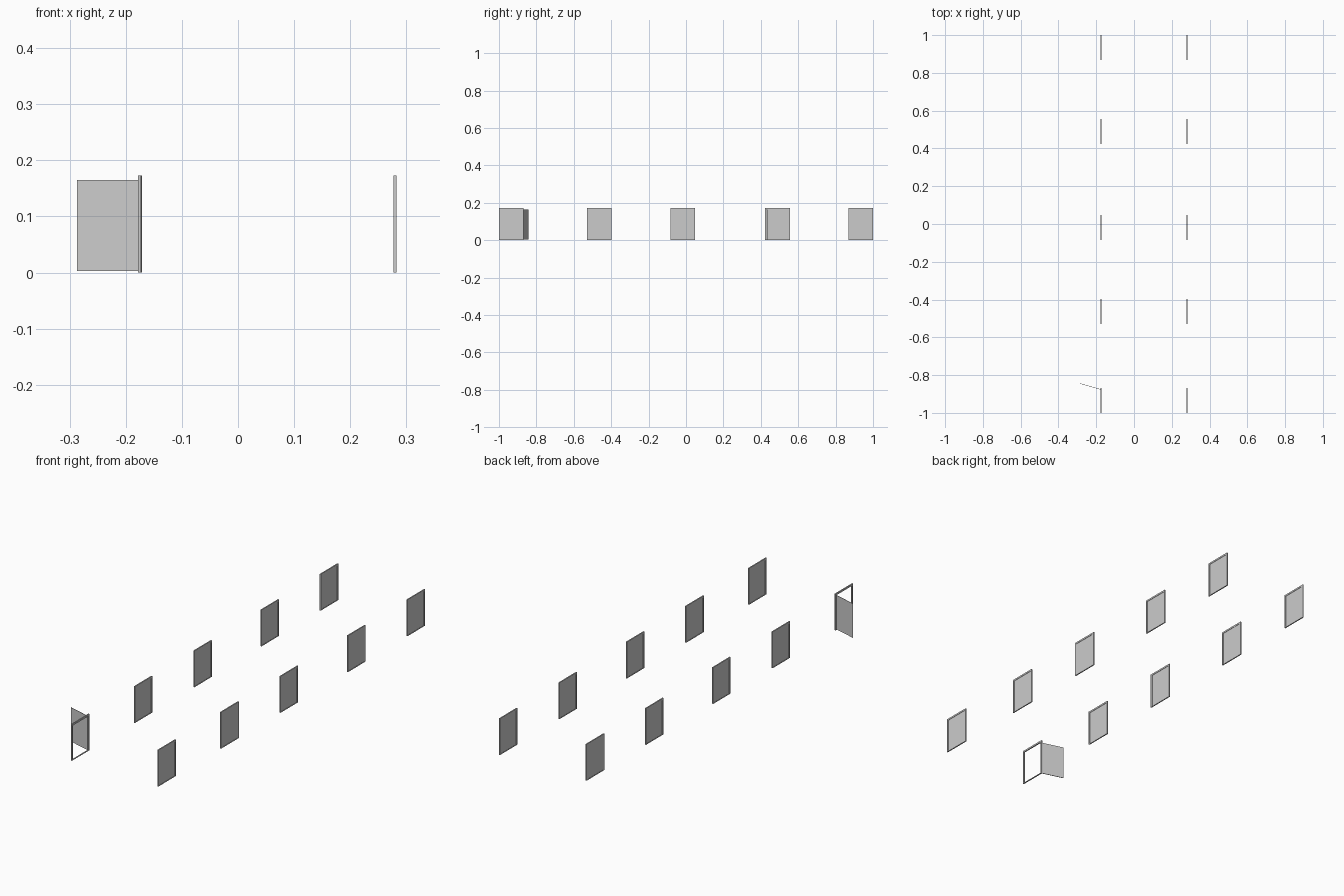
import bpy, bmesh, math
from mathutils import Matrix

if "Cube" in bpy.data.objects:
    bpy.data.objects.remove(bpy.data.objects["Cube"])

W, H, T = 0.132, 0.173, 0.0055      # frame width, height, depth
SIDE, SILL = 0.008, 0.003           # frame bar widths
DOOR_T = 0.002


def add_box(bm, lo, hi):
    size = [b - a for a, b in zip(lo, hi)]
    mid = [(a + b) / 2 for a, b in zip(lo, hi)]
    bmesh.ops.create_cube(bm, size=1, matrix=Matrix.Translation(mid) @ Matrix.Diagonal((*size, 1)))


def finish(bm, name, loc, angle=0):
    mesh = bpy.data.meshes.new(name)
    bm.to_mesh(mesh)
    bm.free()
    ob = bpy.data.objects.new(name, mesh)
    ob.location = loc
    ob.rotation_euler.z = angle
    bpy.context.collection.objects.link(ob)


def door_frame(x, y):
    # Closed profile: outer rectangle with an opening, extruded through the depth
    bm = bmesh.new()
    h = W / 2
    outer = [(-h, 0), (h, 0), (h, H), (-h, H)]
    inner = [(-h + SIDE, SILL), (h - SIDE, SILL), (h - SIDE, H - SIDE), (-h + SIDE, H - SIDE)]
    rings = [[bm.verts.new((sx * T / 2, a, b)) for a, b in loop]
             for sx in (-1, 1) for loop in (outer, inner)]
    for a, b in ((0, 1), (1, 3), (3, 2), (2, 0)):
        for i in range(4):
            j = (i + 1) % 4
            bm.faces.new((rings[a][i], rings[a][j], rings[b][j], rings[b][i]))
    bmesh.ops.recalc_face_normals(bm, faces=bm.faces)
    finish(bm, "door_frame", (x, y, 0))


def door_leaf(x, y, angle=0):
    # Thin leaf hinged on the +y jamb
    bm = bmesh.new()
    add_box(bm, (-DOOR_T / 2, -(W - 2 * SIDE) + 0.001, SILL), (DOOR_T / 2, 0, H - SIDE))
    finish(bm, "door_leaf", (x, y + W / 2 - SIDE, 0), angle)


# Two rows of five doors
ROWS = [-0.934, -0.463, -0.018, 0.489, 0.934]
LEFT_X = [-0.1757, -0.1745, -0.1735, -0.1757, -0.1757]
for i, y in enumerate(ROWS):
    for x in (LEFT_X[i], 0.2795):
        door_frame(x, y)
        is_open = i == 0 and x < 0
        # The front left door swings outward
        door_leaf(x, y, -math.radians(106) if is_open else 0)
